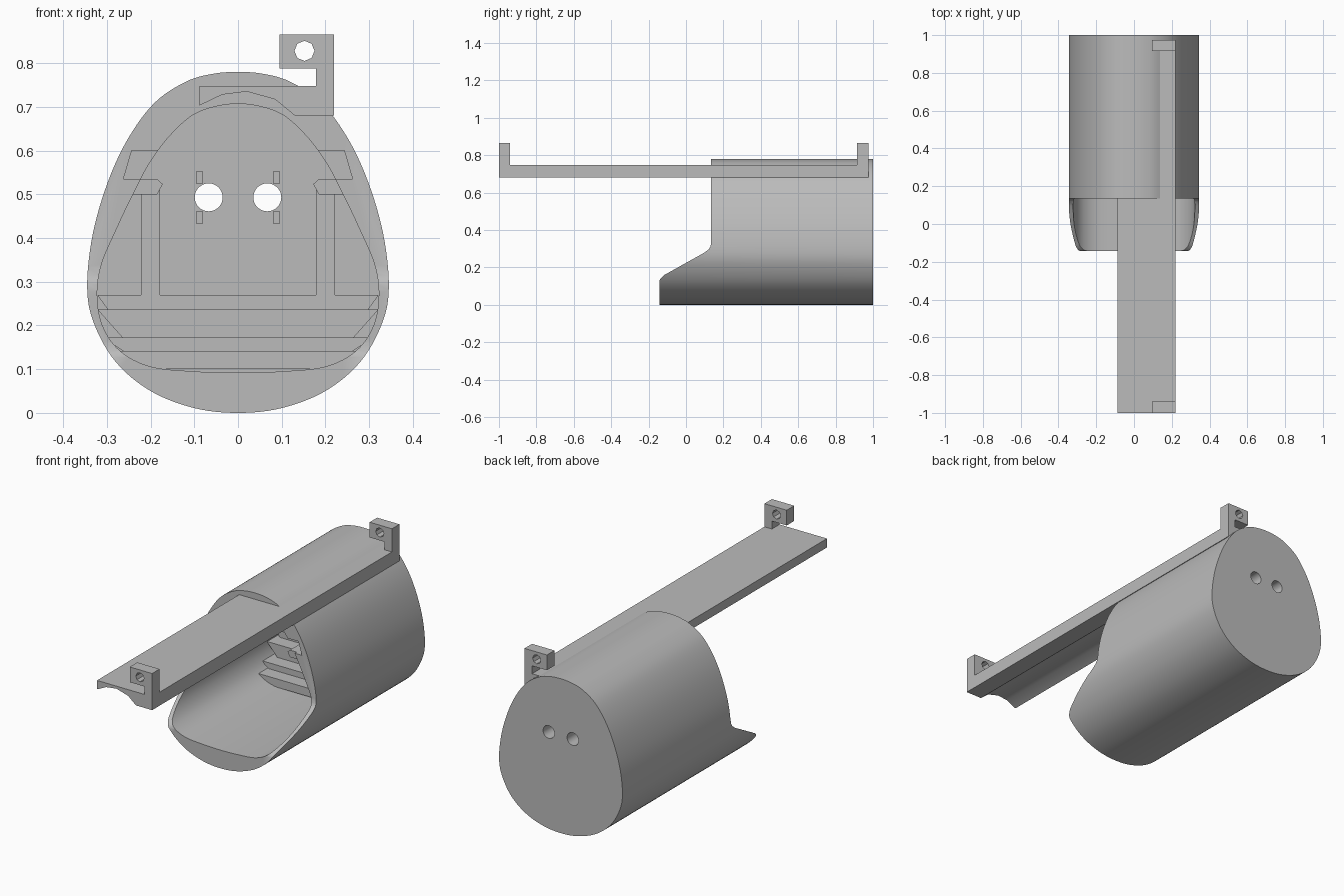
import bpy, bmesh, math
from mathutils import Vector

if "Cube" in bpy.data.objects:
    bpy.data.objects.remove(bpy.data.objects["Cube"])

GREY = (0.5, 0.5, 0.5, 1)
mat = bpy.data.materials.new("plain grey")
mat.use_nodes = True
mat.diffuse_color = GREY
mat.node_tree.nodes["Principled BSDF"].inputs["Base Color"].default_value = GREY


def prism(name, profile, lo, hi, axis="y"):
    """Extrude a closed profile along y (profile is x, z) or x (profile is y, z)."""
    bm = bmesh.new()
    place = (lambda p, t: (p[0], t, p[1])) if axis == "y" else (lambda p, t: (t, p[0], p[1]))
    base = bm.faces.new([bm.verts.new(place(p, lo)) for p in profile])
    geom = bmesh.ops.extrude_face_region(bm, geom=[base])["geom"]
    shift = Vector((0, hi - lo, 0)) if axis == "y" else Vector((hi - lo, 0, 0))
    bmesh.ops.translate(bm, verts=[g for g in geom if isinstance(g, bmesh.types.BMVert)], vec=shift)
    bmesh.ops.recalc_face_normals(bm, faces=bm.faces)
    mesh = bpy.data.meshes.new(name)
    bm.to_mesh(mesh)
    bm.free()
    mesh.materials.append(mat)
    obj = bpy.data.objects.new(name, mesh)
    bpy.context.collection.objects.link(obj)
    return obj


def box(x0, x1, z0, z1):
    return [(x0, z0), (x1, z0), (x1, z1), (x0, z1)]


def circle(x, z, r, n=32):
    return [(x + r * math.cos(math.tau * i / n), z + r * math.sin(math.tau * i / n)) for i in range(n)]


def flip(profile, side):
    return [(x * side, z) for x, z in profile]


def smooth_loop(half, steps=6):
    """Mirror a right-hand half outline and round it into a smooth closed loop."""
    pts = [Vector(p) for p in half + [(-x, z) for x, z in half[-2:0:-1]]]
    n, loop = len(pts), []
    for i in range(n):
        a, b, c, d = (pts[(i + k) % n] for k in (-1, 0, 1, 2))
        for s in range(steps):
            t = s / steps
            loop.append(tuple(0.5 * (2 * b + (c - a) * t + (2 * a - 5 * b + 4 * c - d) * t**2
                                     + (3 * b - a - 3 * c + d) * t**3)))
    return loop


def cut(obj, cutter):
    cutter.hide_render = True
    cutter.hide_set(True)
    mod = obj.modifiers.new("cut " + cutter.name, "BOOLEAN")
    mod.operation = "DIFFERENCE"
    mod.solver = "EXACT"
    mod.object = cutter


def finish(obj, cutters=()):
    """Apply the cuts, discard the cutters and shade."""
    for c in cutters:
        cut(obj, c)
    bpy.ops.object.select_all(action="DESELECT")
    obj.select_set(True)
    bpy.context.view_layer.objects.active = obj
    for m in list(obj.modifiers):
        bpy.ops.object.modifier_apply(modifier=m.name)
    for c in cutters:
        bpy.data.objects.remove(c)
    bpy.ops.object.shade_smooth_by_angle(angle=math.radians(30))


# Egg-shaped shell with a scooped front
outer = smooth_loop([(0, 0), (0.1, 0.011), (0.2, 0.05), (0.28, 0.117), (0.33, 0.206), (0.345, 0.29),
                     (0.332, 0.41), (0.297, 0.53), (0.25, 0.63), (0.19, 0.71), (0.12, 0.757),
                     (0.06, 0.775), (0, 0.78)])
inner = smooth_loop([(0, 0.092), (0.1, 0.095), (0.2, 0.106), (0.27, 0.142), (0.31, 0.2), (0.322, 0.27),
                     (0.312, 0.34), (0.278, 0.42), (0.24, 0.5), (0.2, 0.575), (0.15, 0.64),
                     (0.09, 0.688), (0, 0.707)])
scoop = [(-0.3, 1), (-0.3, 0.12), (-0.145, 0.12), (-0.137, 0.14), (-0.115, 0.16), (0.1, 0.28),
         (0.122, 0.297), (0.131, 0.312), (0.135, 0.335), (0.135, 1)]
BACK = 0.92
shell = prism("shell", outer, -0.142, 1)
cutters = [prism("cavity_cutter", inner, -0.3, BACK),
           prism("scoop_cutter", scoop, -0.6, 0.6, "x")]
for side in (-1, 1):
    cutters.append(prism("peephole_cutter", circle(0.067 * side, 0.493, 0.032), 0.8, 1.1))
    notch = [(0.12, 0.535), (0.262, 0.535), (0.243, 0.6), (0.175, 0.6), (0.14, 0.63), (0.12, 0.63)]
    cutters.append(prism("notch_cutter", flip(notch, side), 0.1, 0.3))
finish(shell, cutters)

# Inner fittings: stepped floor, posts, side clips and slot ribs
for i, (half_width, top) in enumerate([(0.29, 0.142), (0.308, 0.172), (0.322, 0.237), (0.322, 0.27)]):
    finish(prism("floor_step", [(-half_width, top), (-0.2, 0.1), (0.2, 0.1), (half_width, top)],
                 0.55 + 0.07 * i, BACK + 0.02))
for side in (-1, 1):
    finish(prism("post", flip(box(0.178, 0.222, 0.2, 0.51), side), 0.76, BACK + 0.02))
    clip = [(0.185, 0.5), (0.245, 0.5), (0.27, 0.44), (0.29, 0.41), (0.262, 0.535), (0.185, 0.535), (0.172, 0.523)]
    finish(prism("clip", flip(clip, side), 0.15, 0.26))
    finish(prism("slot_rib", flip(box(0.08, 0.096, 0.525, 0.552), side), BACK - 0.02, BACK + 0.02))
    finish(prism("slot_rib", flip(box(0.08, 0.096, 0.433, 0.461), side), BACK - 0.02, BACK + 0.02))

# Long bar with an arched underside
arch = [(-0.088, 0.703), (-0.036, 0.728), (0.02, 0.735), (0.085, 0.717), (0.13, 0.68)]
finish(prism("long_bar", arch + [(0.22, 0.68), (0.22, 0.748), (-0.088, 0.748)], -1, 0.975))

# Hooked bracket with an eyelet at each end of the bar
hook = [(0.178, 0.74), (0.22, 0.74), (0.22, 0.865), (0.095, 0.865), (0.095, 0.788), (0.178, 0.788)]
for name, y in (("front_bracket", -1), ("rear_bracket", 0.915)):
    bracket = prism(name, hook, y, y + 0.06)
    finish(bracket, [prism("eyelet_cutter", circle(0.152, 0.828, 0.023, 8), y - 0.1, y + 0.2)])
